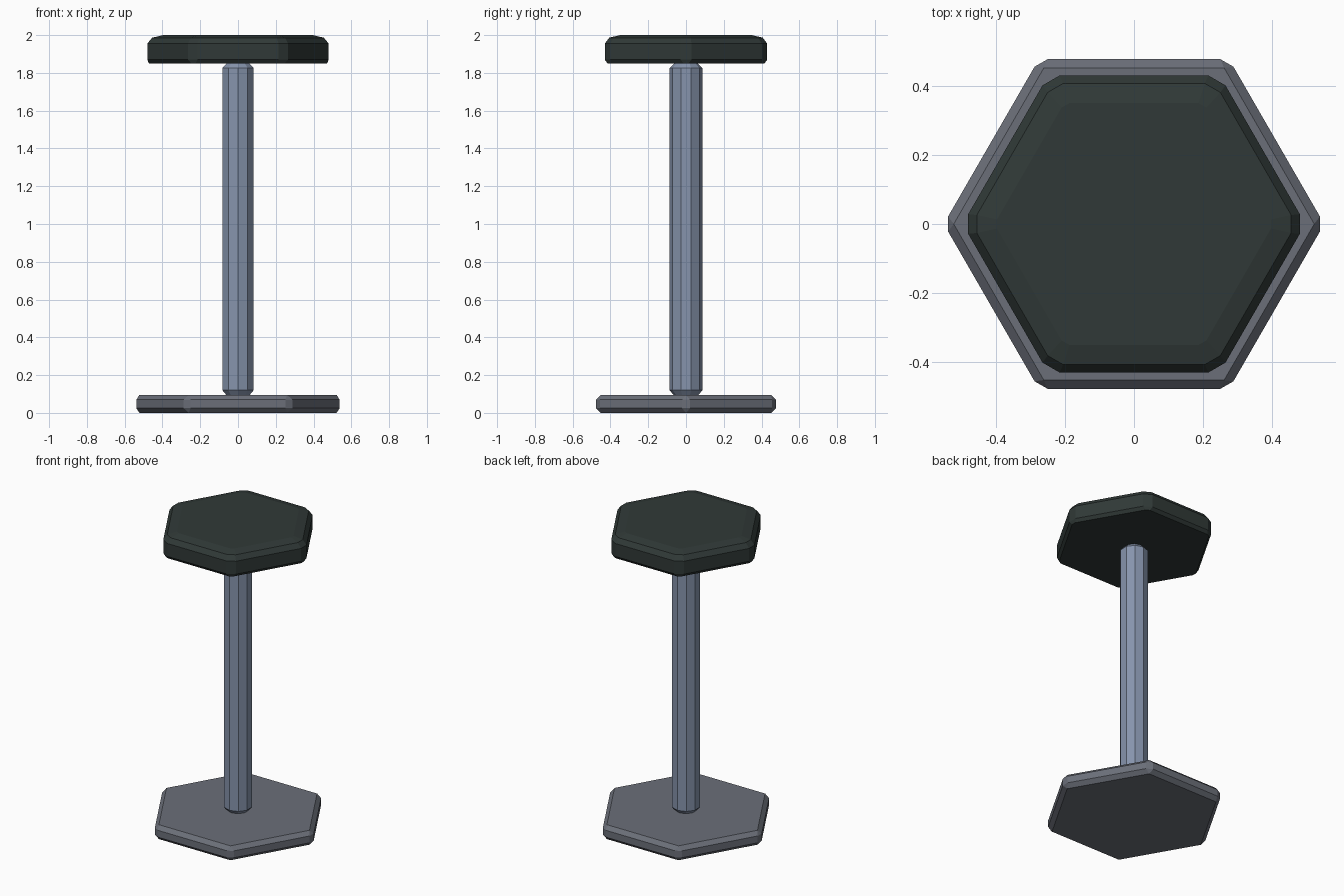
import bpy, bmesh, math

if "Cube" in bpy.data.objects:
    bpy.data.objects.remove(bpy.data.objects["Cube"])


def material(name, rgb):
    """Flat colour given as sRGB 0-255, stored linear."""
    m = bpy.data.materials.new(name)
    lin = [((c / 255 + 0.055) / 1.055) ** 2.4 for c in rgb]
    m.diffuse_color = (*lin, 1)
    m.use_nodes = True
    m.node_tree.nodes["Principled BSDF"].inputs["Base Color"].default_value = m.diffuse_color
    return m


def polygon(n, apothem, start, cut):
    """Corners of a regular n-gon; each corner trimmed back by cut if cut > 0."""
    r = apothem / math.cos(math.pi / n)
    pts = [(r * math.cos(start + i * math.tau / n), r * math.sin(start + i * math.tau / n))
           for i in range(n)]
    if cut <= 0:
        return pts
    out = []
    for i, (x, y) in enumerate(pts):
        for qx, qy in (pts[i - 1], pts[(i + 1) % n]):
            d = math.hypot(qx - x, qy - y)
            out.append((x + (qx - x) * cut / d, y + (qy - y) * cut / d))
    return out


def prism(name, n, start, profile, mat):
    """Stack polygon rings (z, apothem, corner cut) into a closed solid."""
    bm = bmesh.new()
    rings = [[bm.verts.new((x, y, z)) for x, y in polygon(n, a, start, c)]
             for z, a, c in profile]
    for lo, hi in zip(rings, rings[1:]):
        k = len(lo)
        for i in range(k):
            j = (i + 1) % k
            bm.faces.new((lo[i], lo[j], hi[j], hi[i]))
    bm.faces.new(rings[0][::-1])
    bm.faces.new(rings[-1])
    bmesh.ops.remove_doubles(bm, verts=bm.verts, dist=0.0005)
    bmesh.ops.recalc_face_normals(bm, faces=bm.faces)
    me = bpy.data.meshes.new(name)
    bm.to_mesh(me)
    bm.free()
    me.materials.append(mat)
    ob = bpy.data.objects.new(name, me)
    bpy.context.collection.objects.link(ob)
    return ob


base_grey = material("base grey", (107, 111, 121))
steel = material("steel blue grey", (134, 148, 172))
dark = material("dark green black", (48, 57, 55))

# Hexagonal foot plate with bevelled rims
prism("base_plate", 6, 0, [
    (0.0, 0.452, 0.0001), (0.025, 0.477, 0.025),
    (0.07, 0.477, 0.025), (0.095, 0.452, 0.0001)], base_grey)

# Ten-sided post with bevelled ends
pa = 0.083
prism("post", 10, math.pi / 2, [
    (0.09, pa - 0.025, 0), (0.12, pa, 0),
    (1.825, pa, 0), (1.852, pa - 0.025, 0)], steel)

# Hexagonal cushion with a soft two-step upper edge
prism("seat", 6, 0, [
    (1.85, 0.415, 0.015), (1.87, 0.43, 0.033), (1.955, 0.43, 0.033),
    (1.986, 0.407, 0.03), (2.0, 0.35, 0.015)], dark)
